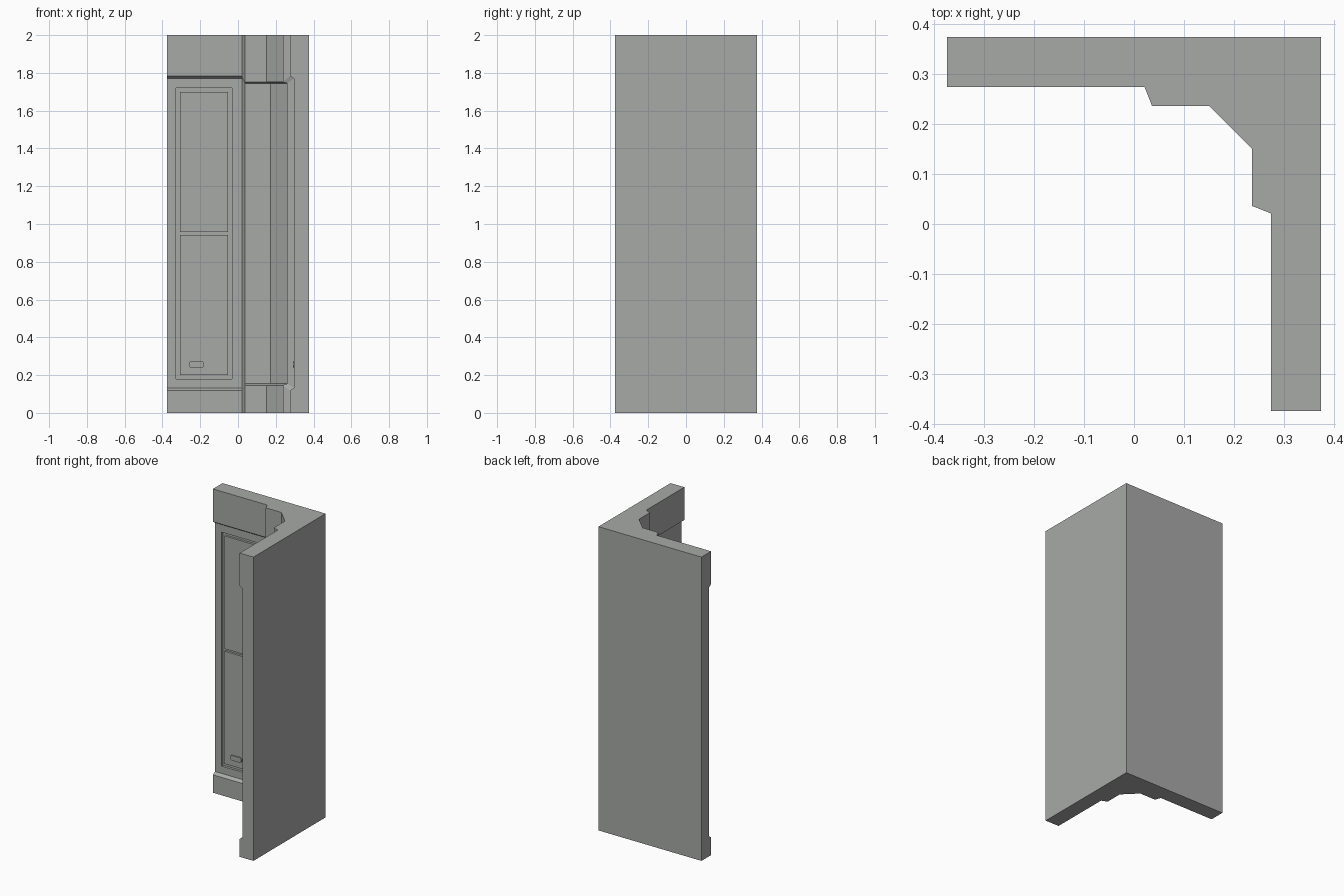
import bpy, bmesh
from mathutils import Matrix

if "Cube" in bpy.data.objects:
    bpy.data.objects.remove(bpy.data.objects["Cube"])

grey = bpy.data.materials.new("wall grey")
grey.diffuse_color = (0.39, 0.40, 0.39, 1)
grey.use_nodes = True
grey.node_tree.nodes["Principled BSDF"].inputs["Base Color"].default_value = grey.diffuse_color

# swaps x and y: reflects a part across the corner diagonal
SWAP = Matrix(((0, 1, 0, 0), (1, 0, 0, 0), (0, 0, 1, 0), (0, 0, 0, 1)))


def finish(name, bm, swap=False):
    if swap:
        bm.transform(SWAP)
    bmesh.ops.recalc_face_normals(bm, faces=bm.faces)
    me = bpy.data.meshes.new(name)
    bm.to_mesh(me)
    bm.free()
    me.materials.append(grey)
    ob = bpy.data.objects.new(name, me)
    bpy.context.collection.objects.link(ob)
    return ob


def prism(name, pts, y0, y1, swap=False):
    """Extrude an x-z outline along y."""
    bm = bmesh.new()
    face = bm.faces.new([bm.verts.new((x, y0, z)) for x, z in pts])
    ext = bmesh.ops.extrude_face_region(bm, geom=[face])
    bmesh.ops.translate(bm, vec=(0, y1 - y0, 0),
                        verts=[v for v in ext["geom"] if isinstance(v, bmesh.types.BMVert)])
    return finish(name, bm, swap)


def rect(x0, x1, z0, z1):
    return [(x0, z0), (x1, z0), (x1, z1), (x0, z1)]


# Half of the plan outline: (x, y at plinth/header, x, y in the recessed middle, is pillar)
half = [(-.375, .375, -.375, .375, 0), (-.375, .275, -.375, .296, 0),
        (.021, .275, .021, .296, 0), (.036, .237, .036, .260, 1),
        (.150, .237, .172, .260, 1)]
plan = half + [(b, a, d, c, p) for a, b, c, d, p in reversed(half)] + [(.375, .375, .375, .375, 0)]

# Corner wall: one loft with wall and pillar stepping at their own heights
bm = bmesh.new()
levels = [(0, 0, 0), (.118, .146, 0), (.132, .155, 1), (1.77, 1.745, 1), (1.784, 1.752, 0), (2, 2, 0)]
rings = []
for wall_z, pillar_z, recessed in levels:
    rings.append([bm.verts.new(((c, d) if recessed else (a, b)) + (pillar_z if p else wall_z,))
                  for a, b, c, d, p in plan])
n = len(plan)
for lo, hi in zip(rings, rings[1:]):
    for i in range(n):
        j = (i + 1) % n
        bm.faces.new((lo[i], lo[j], hi[j], hi[i]))
bm.faces.new(rings[0])
bm.faces.new(rings[-1])
wall = finish("corner_wall", bm)

for swap, side in ((False, "left"), (True, "right")):
    # Shallow panel recess
    cutter = prism("recess_cutter", rect(-.328, -.032, .18, 1.72), .2, .312, swap)
    cutter.hide_render = True
    mod = wall.modifiers.new("recess", "BOOLEAN")
    mod.operation, mod.solver, mod.object = "DIFFERENCE", "EXACT", cutter
    bpy.context.view_layer.objects.active = wall
    bpy.ops.object.modifier_apply(modifier=mod.name)
    bpy.data.objects.remove(cutter)
    # Two raised panels with a slot between them
    prism(side + "_lower_panel", rect(-.307, -.053, .20, .941), .298, .32, swap)
    prism(side + "_upper_panel", rect(-.307, -.053, .957, 1.70), .298, .32, swap)
    # Small plate with clipped corners
    c = .007
    x0, x1, z0, z1 = -.26, -.18, .241, .273
    prism(side + "_latch_plate",
          [(x0 + c, z0), (x1 - c, z0), (x1, z0 + c), (x1, z1 - c),
           (x1 - c, z1), (x0 + c, z1), (x0, z1 - c), (x0, z0 + c)], .290, .30, swap)
